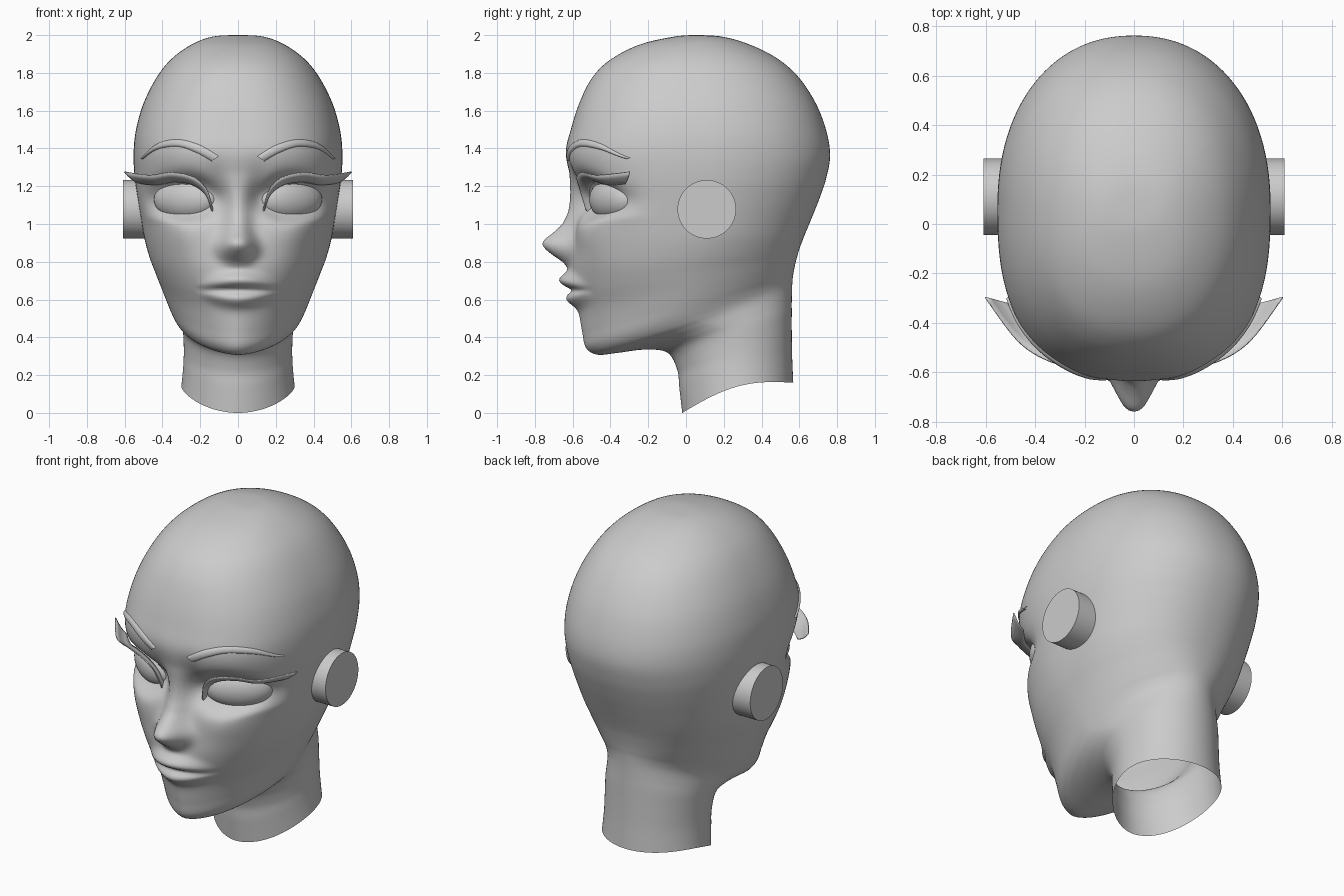
import bpy, bmesh, math
from mathutils import Vector, Matrix
from mathutils.bvhtree import BVHTree

if "Cube" in bpy.data.objects:
    bpy.data.objects.remove(bpy.data.objects["Cube"])


def g(a):
    return math.exp(-a * a)


def ease(a, b, v):
    t = min(1, max(0, (v - a) / (b - a)))
    return t * t * (3 - 2 * t)


def spline(pts, n):
    """Catmull-Rom through tuples, n steps per span."""
    P = [Vector(p) for p in pts]
    P = [P[0]] + P + [P[-1]]
    out = []
    for i in range(1, len(P) - 2):
        a, b, c, d = P[i - 1:i + 3]
        for k in range(n):
            t = k / n
            out.append(0.5 * (2 * b + (c - a) * t + (2 * a - 5 * b + 4 * c - d) * t * t
                              + (3 * b - a - 3 * c + d) * t ** 3))
    return out + [P[-2]]


def lookup(tab, z):
    """Piecewise linear lookup; table sorted by falling z."""
    for (z0, v0), (z1, v1) in zip(tab, tab[1:]):
        if z0 >= z >= z1:
            return v0 + (v1 - v0) * (z0 - z) / (z0 - z1)
    return 0.0


def make(name, bm, angle=None):
    bmesh.ops.recalc_face_normals(bm, faces=bm.faces[:])
    me = bpy.data.meshes.new(name)
    bm.to_mesh(me)
    ob = bpy.data.objects.new(name, me)
    bpy.context.collection.objects.link(ob)
    bpy.ops.object.select_all(action='DESELECT')
    ob.select_set(True)
    bpy.context.view_layer.objects.active = ob
    if angle:
        bpy.ops.object.shade_smooth_by_angle(angle=math.radians(angle))
    else:
        bpy.ops.object.shade_smooth()
    return ob


def grid(bm, rows, closed=False):
    vs = [[bm.verts.new(p) for p in r] for r in rows]
    n = len(rows[0])
    for a, b in zip(vs, vs[1:]):
        for j in range(n if closed else n - 1):
            k = (j + 1) % n
            bm.faces.new((a[j], a[k], b[k], b[j]))


# Head and neck sections: front y, front z, back y, back z, half width
SECTIONS = [
    (.08, 2.0, .08, 2.0, 0), (-.05, 1.994, .19, 1.992, .13),
    (-.245, 1.95, .32, 1.957, .24), (-.405, 1.867, .47, 1.885, .35),
    (-.50, 1.77, .59, 1.785, .43), (-.565, 1.64, .687, 1.64, .50),
    (-.61, 1.5, .744, 1.49, .541), (-.637, 1.38, .763, 1.36, .553),
    (-.617, 1.25, .742, 1.24, .547), (-.60, 1.12, .705, 1.13, .53),
    (-.60, 1.0, .665, 1.03, .512), (-.605, .88, .63, .945, .493),
    (-.615, .76, .603, .875, .466), (-.605, .65, .588, .825, .435),
    (-.57, .54, .578, .785, .405), (-.55, .43, .571, .75, .376),
    (-.53, .345, .566, .72, .35), (-.47, .308, .563, .685, .328),
    (-.36, .318, .561, .645, .312), (-.22, .335, .56, .59, .30),
    (-.1, .32, .56, .53, .291), (-.047, .23, .56, .43, .287),
    (-.035, .13, .562, .30, .29), (-.02, 0, .568, .16, .3)]
NOSE = [(1.27, 0), (1.15, .022), (1.06, .035), (1.0, .06), (.95, .11), (.92, .15),
        (.895, .163), (.865, .14), (.83, .09), (.80, .04), (.76, 0)]


def sculpt(x, y, z):
    """Facial features: how far the skin moves forward."""
    w = min(1, max(0, (-.15 - y) / .15))
    if w == 0:
        return x, y, z
    ax = abs(x)
    # nose ridge, broad round tip
    nw = .05 + .04 * g((z - .865) / .09)
    d = lookup(NOSE, z) * math.exp(-(ax / nw) ** 2.8)
    # hollows beside the nose bridge
    d -= .035 * g((ax - .11) / .055) * g((z - 1.15) / .15)
    # lips
    u = max(0, 1 - (x / .22) ** 2)
    d += .062 * u ** 1.3 * g((z - (.66 + .042 * u)) / (.022 + .02 * u))
    d += .045 * u ** 1.3 * g((z - (.645 - .045 * u)) / (.02 + .018 * u))
    d -= .03 * math.sqrt(u) * g((z - .65) / .013)
    # eye sockets and cheekbones, moved along the cheek direction
    r2 = ((ax - .287) / .17) ** 2 + ((z - 1.135) / .115) ** 2
    e = .10 * w / (1 + r2 ** 3)
    e -= .04 * w * g((ax - .35) / .13) * g((z - .95) / .15)
    return x - math.copysign(.4 * e, x) * (ax > .02), y - d * w + .9 * e, z


bm = bmesh.new()
STEP, COLS = 9, 184
rows = []
for i, (fy, fz, by, bz, wd) in enumerate(spline(SECTIONS, STEP)):
    k = i / STEP
    sag = .06 * max(0, (k - 21) / 2)
    neck = ease(17, 22, k)
    # squareness of the front and back halves
    pf = 1.68 + .84 * ease(.4, 1.25, fz) - .3 * ease(1.4, 1.9, fz)
    pf += (1.9 - pf) * neck
    pb = 2.18 - .18 * ease(11, 18, k)
    row = []
    for j in range(COLS):
        th = 2 * math.pi * j / COLS
        c, s = math.cos(th), math.sin(th)
        p = pf if c > 0 else pb
        t = .5 - .5 * math.copysign(abs(c) ** (2 / p), c)
        x = wd * math.copysign(abs(s) ** (2 / p), s)
        y, z = fy + (by - fy) * t, fz + (bz - fz) * t + sag * math.sin(math.pi * t)
        row.append(sculpt(x, y, z))
    rows.append(row)
grid(bm, rows, True)
bmesh.ops.remove_doubles(bm, verts=bm.verts[:], dist=1e-5)
# relax the skin slightly so facial creases stay soft
rim = {v for e in bm.edges if e.is_boundary for v in e.verts}
for _ in range(2):
    bmesh.ops.smooth_vert(bm, verts=[v for v in bm.verts if v not in rim], factor=.5,
                          use_axis_x=True, use_axis_y=True, use_axis_z=True)
tree = BVHTree.FromBMesh(bm)
make("head", bm)

# Brow outlines (x, z) and lash edges (x, y, z) for one side
BROW_TOP = [(.1, 1.36), (.2, 1.42), (.32, 1.45), (.43, 1.425), (.51, 1.35)]
BROW_LOW = [(.14, 1.33), (.22, 1.375), (.32, 1.408), (.43, 1.392), (.503, 1.343)]
LASH_IN = [(.132, -.49, 1.06), (.165, -.51, 1.155), (.24, -.50, 1.21),
           (.34, -.46, 1.225), (.43, -.40, 1.21), (.51, -.32, 1.215)]
LASH_OUT = [(.132, -.53, 1.08), (.165, -.56, 1.185), (.235, -.575, 1.25),
            (.35, -.55, 1.275), (.47, -.47, 1.26), (.60, -.295, 1.278)]


def on_skin(x, z, lift):
    hit = tree.ray_cast(Vector((x, -2, z)), Vector((0, 1, 0)))[0]
    return hit + Vector((x, hit.y + .05, 0)).normalized() * lift


for s, side in ((1, "left"), (-1, "right")):
    flip = Matrix.Scale(s, 4, (1, 0, 0))

    # eyeball
    bm = bmesh.new()
    bmesh.ops.create_uvsphere(bm, u_segments=40, v_segments=24, radius=1)
    bm.transform(flip @ Matrix.Translation((.275, -.385, 1.13))
                 @ Matrix.Rotation(math.radians(31), 4, 'Z')
                 @ Matrix.Diagonal((.19, .095, .115, 1)))
    make("eye_" + side, bm)

    # eyelash flange
    bm = bmesh.new()
    a, b = spline(LASH_IN, 6), spline(LASH_OUT, 6)
    grid(bm, [[p.lerp(q, k / 4) - Vector((0, 0, .012 * math.sin(math.pi * k / 4)))
               for p, q in zip(a, b)] for k in range(5)])
    bm.transform(flip)
    ob = make("eyelash_" + side, bm)
    ob.modifiers.new("thickness", 'SOLIDIFY').thickness = .006

    # eyebrow, domed and laid on the skin
    bm = bmesh.new()
    a, b = spline(BROW_TOP, 6), spline(BROW_LOW, 6)
    strip = []
    for k in range(7):
        lift = .01 * math.sin(math.pi * k / 6) ** .5 if 0 < k < 6 else -.003
        strip.append([on_skin(*p.lerp(q, k / 6), lift) for p, q in zip(a, b)])
    grid(bm, strip)
    bm.transform(flip)
    make("eyebrow_" + side, bm)

    # ear disc
    bm = bmesh.new()
    bmesh.ops.create_cone(bm, cap_ends=True, segments=64, radius1=.155, radius2=.155, depth=.16)
    bm.transform(Matrix.Translation((s * .53, .11, 1.078)) @ Matrix.Rotation(math.pi / 2, 4, 'Y'))
    make("ear_" + side, bm, 40)
